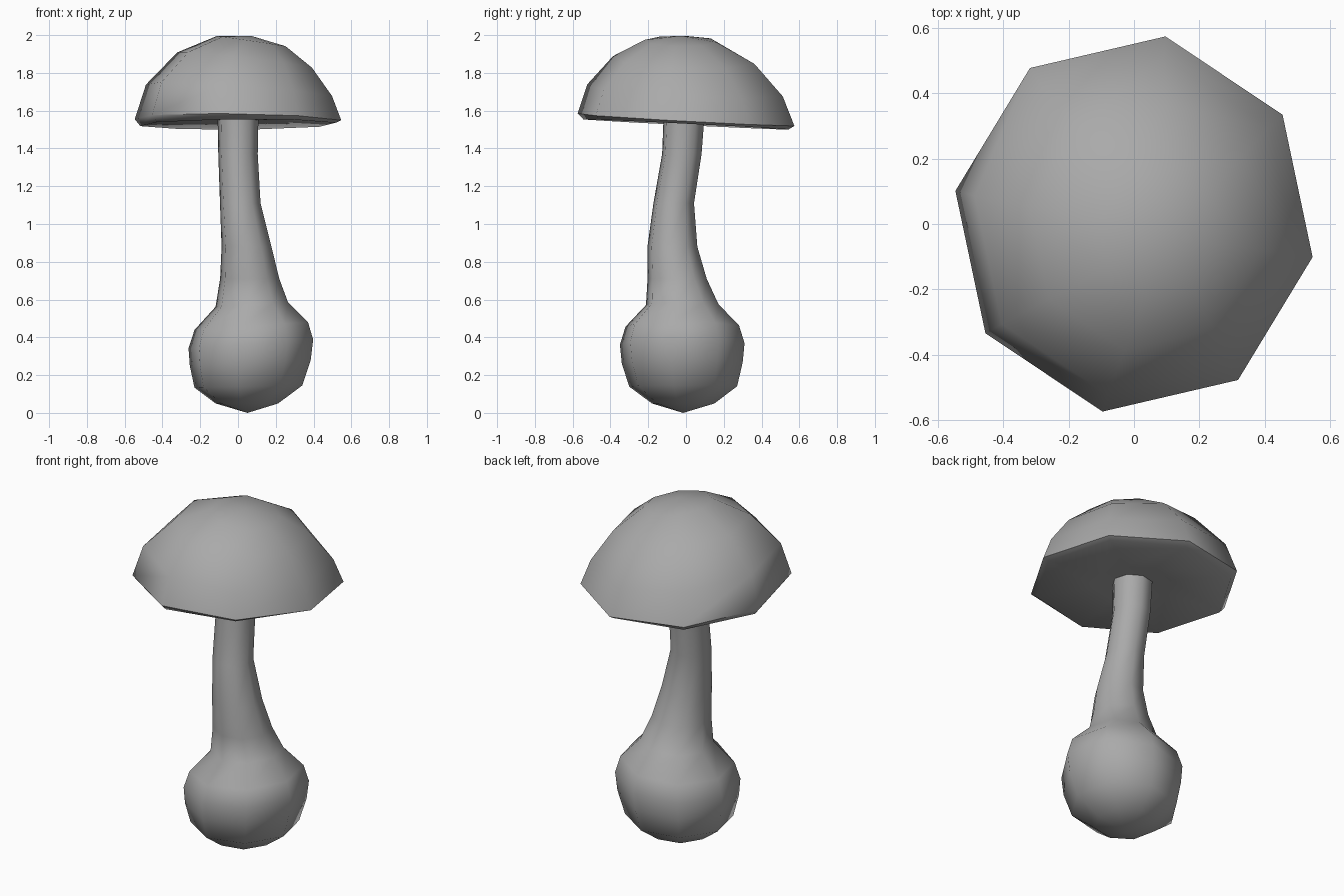
import bpy, bmesh, math

default = bpy.data.objects.get("Cube")
if default:
    bpy.data.objects.remove(default, do_unlink=True)

SIDES = 8
PHASE = math.radians(-10)

grey = bpy.data.materials.new("mid_grey")
grey.use_nodes = True
grey.diffuse_color = (0.4, 0.4, 0.4, 1)
grey.node_tree.nodes["Principled BSDF"].inputs["Base Color"].default_value = (0.4, 0.4, 0.4, 1)


def loft(name, rings, stretch_y=1.0):
    """Skin eight-sided rings (x, y, z, radius, slope_x, slope_y); radius 0 makes a tip."""
    bm = bmesh.new()
    loops = []
    for cx, cy, cz, r, sx, sy in rings:
        if r == 0:
            loops.append([bm.verts.new((cx, cy, cz))])
            continue
        loop = []
        for i in range(SIDES):
            a = PHASE + math.tau * i / SIDES
            dx, dy = r * math.cos(a), r * math.sin(a) * stretch_y
            loop.append(bm.verts.new((cx + dx, cy + dy, cz + sx * dx + sy * dy)))
        loops.append(loop)
    for low, high in zip(loops, loops[1:]):
        for i in range(SIDES):
            j = (i + 1) % SIDES
            if len(low) == 1:
                bm.faces.new((low[0], high[j], high[i]))
            elif len(high) == 1:
                bm.faces.new((low[i], low[j], high[0]))
            else:
                bm.faces.new((low[i], low[j], high[j], high[i]))
    bmesh.ops.recalc_face_normals(bm, faces=bm.faces)
    mesh = bpy.data.meshes.new(name)
    bm.to_mesh(mesh)
    bm.free()
    mesh.materials.append(grey)
    obj = bpy.data.objects.new(name, mesh)
    bpy.context.collection.objects.link(obj)
    bpy.ops.object.select_all(action="DESELECT")
    obj.select_set(True)
    bpy.context.view_layer.objects.active = obj
    bpy.ops.object.shade_smooth_by_angle(angle=math.radians(55))
    return obj


# Bulb at the foot, running into the bent stem
loft("bulb_and_stem", [
    (0.05, -0.015, 0.0, 0, 0, 0),
    (0.047, -0.015, 0.05, 0.168, 0, 0),
    (0.055, -0.015, 0.14, 0.29, 0.02, 0),
    (0.065, -0.02, 0.265, 0.325, 0.05, 0),
    (0.068, -0.02, 0.365, 0.335, 0.07, 0),
    (0.07, -0.02, 0.46, 0.305, 0.07, 0),
    (0.073, -0.02, 0.573, 0.195, 0.06, 0),
    (0.062, -0.047, 0.71, 0.159, 0, 0),
    (0.045, -0.072, 0.88, 0.134, 0, 0),
    (0.012, -0.065, 1.11, 0.109, 0, 0),
    (0.0, -0.022, 1.37, 0.106, 0, 0),
    (0.0, -0.01, 1.58, 0.11, 0, 0),
])

# Leaning domed cap with a thin bevelled lip and a shallow hollow beneath
loft("cap", [
    (0, 0, 1.555, 0, 0, 0),
    (0, 0, 1.545, 0.2, 0, -0.05),
    (0, 0, 1.527, 0.525, 0.008, -0.05),
    (0, 0, 1.552, 0.555, -0.015, -0.055),
    (0.005, -0.005, 1.708, 0.5, -0.07, -0.05),
    (0.035, -0.012, 1.868, 0.362, -0.12, -0.035),
    (0.07, -0.028, 1.968, 0.185, -0.15, -0.01),
    (0.07, -0.03, 1.996, 0, 0, 0),
], stretch_y=1.05)
